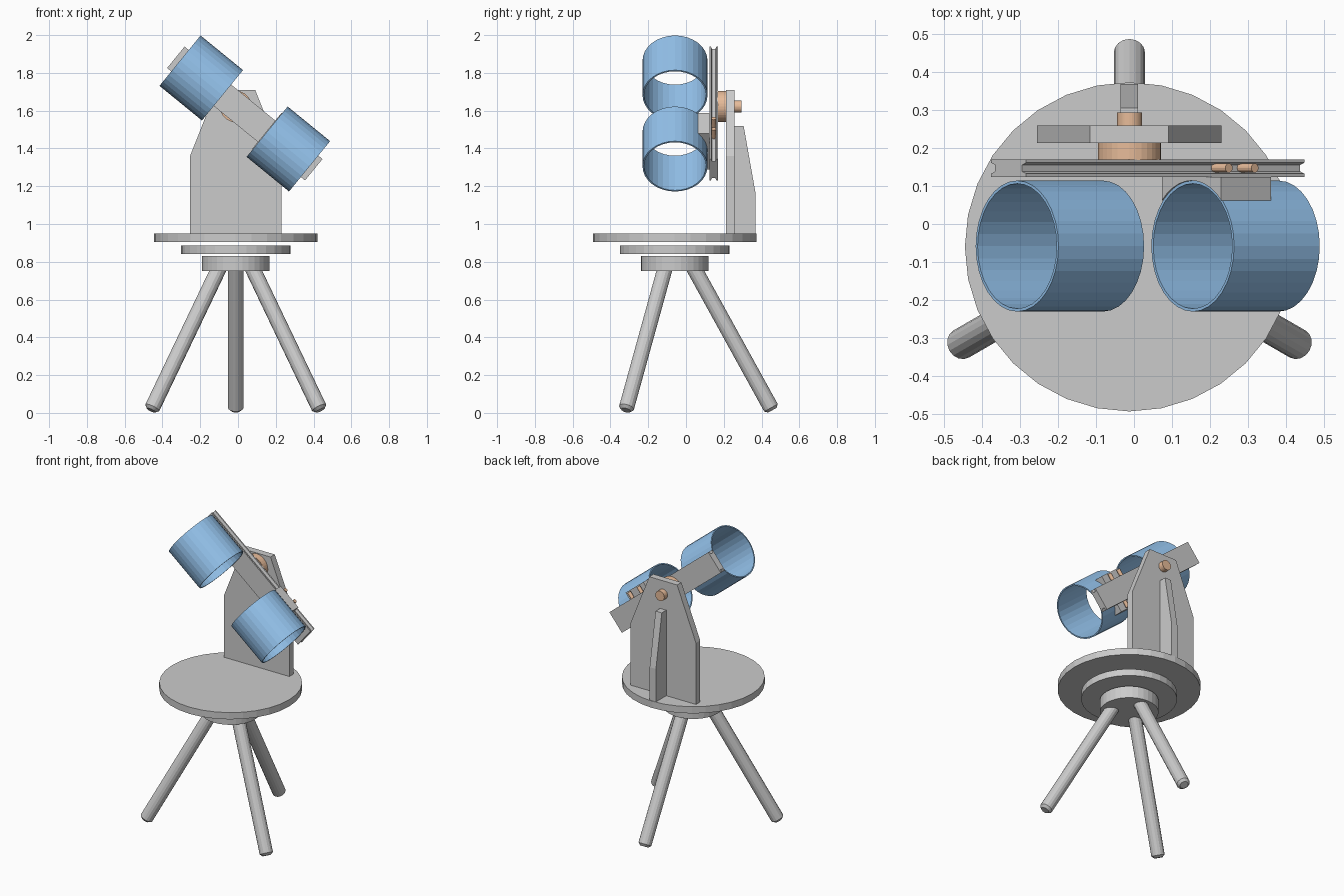
import bpy, bmesh
from math import sin, cos, pi, radians, asin
from mathutils import Vector as V

if "Cube" in bpy.data.objects:
    bpy.data.objects.remove(bpy.data.objects["Cube"])

CX, CY = -0.012, -0.06            # vertical axis of the stand
TILT = radians(39.2)              # downward tilt of the beam and tubes
U = V((cos(TILT), 0, -sin(TILT)))  # along the beam
N = V((sin(TILT), 0, cos(TILT)))   # across the beam
X, Y, Z = V((1, 0, 0)), V((0, 1, 0)), V((0, 0, 1))
MID = V((0.036, 0, 1.585))        # beam centre


def material(name, rgb):
    m = bpy.data.materials.new(name)
    m.diffuse_color = (*rgb, 1)
    m.use_nodes = True
    m.node_tree.nodes["Principled BSDF"].inputs["Base Color"].default_value = m.diffuse_color
    return m


BLUE = material("blue", (0.3, 0.55, 0.85))
ORANGE = material("orange", (0.8, 0.5, 0.32))


def finish(name, bm, mat=None):
    me = bpy.data.meshes.new(name)
    bm.to_mesh(me)
    bm.free()
    ob = bpy.data.objects.new(name, me)
    bpy.context.collection.objects.link(ob)
    if mat:
        me.materials.append(mat)
    return ob


def prism(name, pts, origin, a, b, depth, mat=None):
    """Polygon in the a/b plane, extruded by the depth vector."""
    bm = bmesh.new()
    lo = [bm.verts.new(origin + a * p + b * q) for p, q in pts]
    hi = [bm.verts.new(v.co + depth) for v in lo]
    bm.faces.new(lo)
    bm.faces.new(hi)
    for i in range(len(lo)):
        j = (i + 1) % len(lo)
        bm.faces.new((lo[i], lo[j], hi[j], hi[i]))
    bmesh.ops.recalc_face_normals(bm, faces=bm.faces)
    return finish(name, bm, mat)


def cylinder(name, p, q, r, seg=32, mat=None, caps=True, end_bevel=0):
    """Cylinder from p to q; end_bevel chamfers the rim at q."""
    p, q = V(p), V(q)
    bm = bmesh.new()
    bmesh.ops.create_cone(bm, cap_ends=caps, segments=seg, radius1=r,
                          radius2=r, depth=(q - p).length)
    if end_bevel:
        rim = [e for e in bm.edges if all(v.co.z > 0 for v in e.verts)]
        bmesh.ops.bevel(bm, geom=rim, offset=end_bevel, segments=1,
                        affect='EDGES')
    rot = (q - p).to_track_quat('Z', 'Y').to_matrix().to_4x4()
    rot.translation = (p + q) / 2
    bm.transform(rot)
    return finish(name, bm, mat)


# stand: three stacked discs with narrow gaps
for name, r, z0, z1 in (("tripod_hub", 0.178, 0.75, 0.83),
                        ("bearing_disc", 0.29, 0.84, 0.885),
                        ("turntable", 0.432, 0.905, 0.95)):
    cylinder(name, (CX, CY, z0), (CX, CY, z1), r)

# tripod legs with chamfered feet
for i in range(3):
    a = pi / 2 + i * 2 * pi / 3
    d = V((cos(a), sin(a), 0))
    c = V((CX, CY, 0))
    cylinder(f"leg_{i + 1}", c + d * 0.1 + Z * 0.77, c + d * 0.517 + Z * 0.014,
             0.041, 16, end_bevel=0.015)

# upright plate and its rear rib
prism("upright_plate", [(-0.242, 0.95), (0.242, 0.95), (0.242, 1.36),
                        (0.103, 1.71), (-0.103, 1.71), (-0.242, 1.36)],
      V((CX, 0.213, 0)), X, Z, Y * 0.045)
prism("rear_rib", [(0.258, 0.95), (0.367, 0.95), (0.367, 1.17),
                   (0.305, 1.52), (0.258, 1.52)],
      V((CX - 0.023, 0, 0)), Y, Z, X * 0.046)

# tilt pivot
cylinder("pivot_washer", (CX, 0.168, 1.622), (CX, 0.213, 1.622), 0.083, mat=ORANGE)
cylinder("pivot_bolt", (CX, 0.25, 1.622), (CX, 0.293, 1.622), 0.033, mat=ORANGE)

# beam with a groove along both narrow edges
half = [(0.073, 0.124), (0.073, 0.132), (0.056, 0.138),
        (0.056, 0.155), (0.073, 0.161), (0.073, 0.169)]
prism("beam", half + [(-v, y) for v, y in reversed(half)],
      MID - U * 0.471, N, Y, U * 0.942)

# two open tubes
R, TY = 0.172, -0.058
for name, s in (("upper_tube", -1), ("lower_tube", 1)):
    c = MID + U * (s * 0.2975) + Y * TY
    tube = cylinder(name, c - U * 0.145, c + U * 0.145, R, mat=BLUE, caps=False)
    wall = tube.modifiers.new("wall", 'SOLIDIFY')
    wall.thickness = 0.008
    wall.offset = -1

# saddle block that cradles the lower tube
c = MID + U * 0.2975
A = asin(0.123 / R)
arc = [(R * sin(A - A * k / 5), TY + R * cos(A - A * k / 5)) for k in range(11)]
prism("saddle_block", [(-0.123, 0.124), (0.123, 0.124)] + arc,
      c - U * 0.149, N, Y, U * 0.168)

# clamp bolts on both edges of the beam
for side in (-1, 1):
    for k, u in enumerate((-0.116, -0.028)):
        p = c + U * u + Y * 0.147
        cylinder(f"clamp_bolt_{'upper' if side > 0 else 'lower'}_{k + 1}",
                 p + N * (side * 0.05), p + N * (side * 0.115), 0.012, 16, ORANGE)
